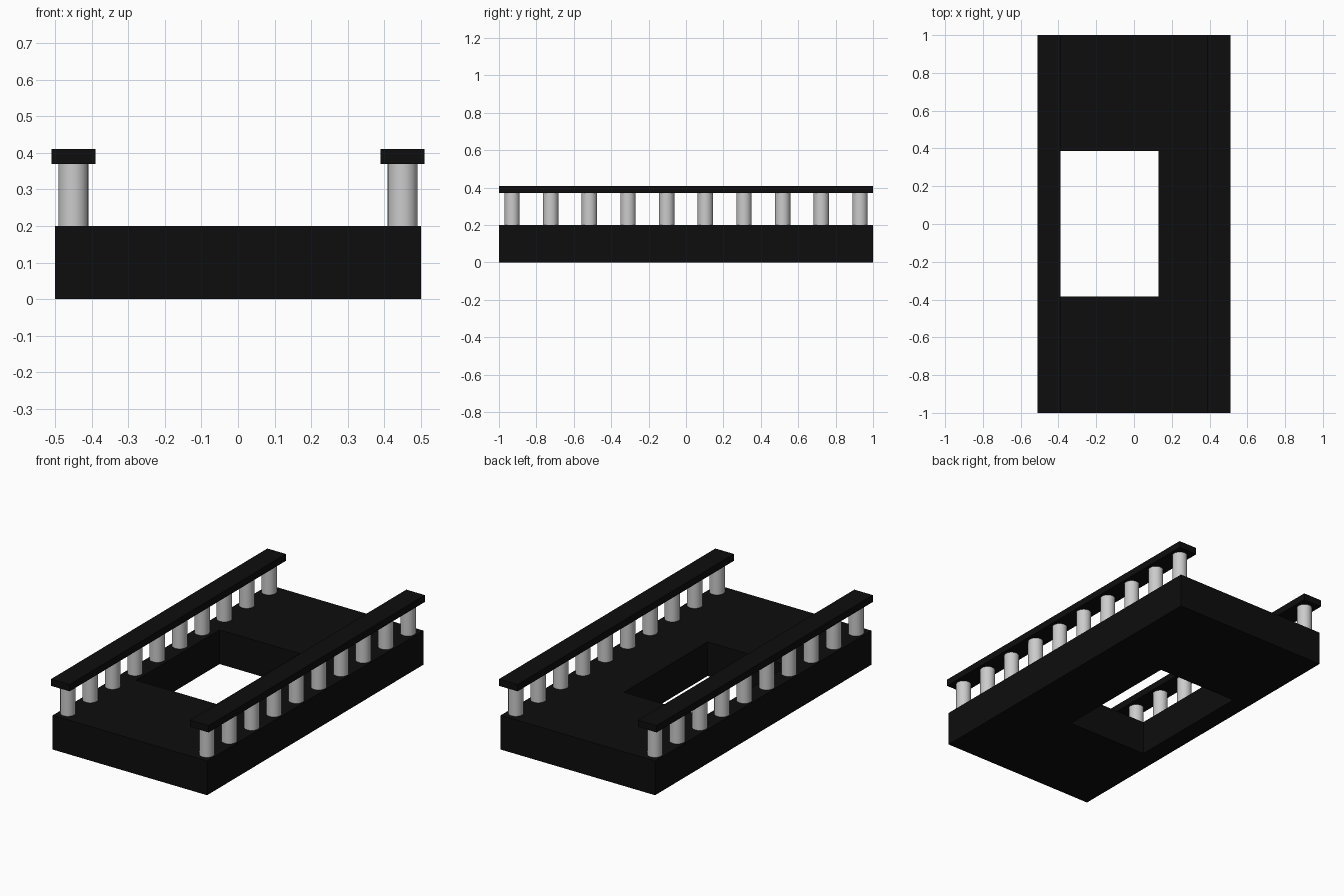
import bpy, bmesh

if "Cube" in bpy.data.objects:
    bpy.data.objects.remove(bpy.data.objects["Cube"])


def material(name, value):
    m = bpy.data.materials.new(name)
    m.diffuse_color = (value, value, value, 1)
    m.use_nodes = True
    m.node_tree.nodes["Principled BSDF"].inputs["Base Color"].default_value = m.diffuse_color
    return m


black = material("black stone", 0.004)
grey = material("pale grey", 0.6)


def rectangle(x0, x1, y0, y1, z):
    return [(x0, y0, z), (x1, y0, z), (x1, y1, z), (x0, y1, z)]


# Floor slab with a rectangular opening
bm = bmesh.new()
loops = []
for z in (0, 0.2):
    loops.append([bm.verts.new(p) for p in rectangle(-0.5, 0.5, -1, 1, z)])
    loops.append([bm.verts.new(p) for p in rectangle(-0.39, 0.13, -0.385, 0.387, z)])
outer_low, inner_low, outer_top, inner_top = loops
for a, b in ((outer_low, outer_top), (outer_top, inner_top),
             (inner_top, inner_low), (inner_low, outer_low)):
    for i in range(4):
        j = (i + 1) % 4
        bm.faces.new((a[i], a[j], b[j], b[i]))
bmesh.ops.recalc_face_normals(bm, faces=bm.faces)
mesh = bpy.data.meshes.new("floor_slab")
bm.to_mesh(mesh)
bm.free()
mesh.materials.append(black)
slab = bpy.data.objects.new("floor_slab", mesh)
bpy.context.collection.objects.link(slab)

for label, x in (("left", -0.45), ("right", 0.45)):
    # Handrail
    bpy.ops.mesh.primitive_cube_add(size=1, location=(x, 0, 0.39))
    rail = bpy.context.object
    rail.name = label + "_handrail"
    rail.scale = (0.12, 2, 0.04)
    rail.data.materials.append(black)

    # Row of round balusters
    for i in range(10):
        y = -0.93 + i * 1.86 / 9
        bpy.ops.mesh.primitive_cylinder_add(vertices=32, radius=0.041, depth=0.17,
                                            location=(x, y, 0.285))
        post = bpy.context.object
        post.name = f"{label}_baluster_{i + 1}"
        post.data.materials.append(grey)
        bpy.ops.object.shade_smooth_by_angle()
